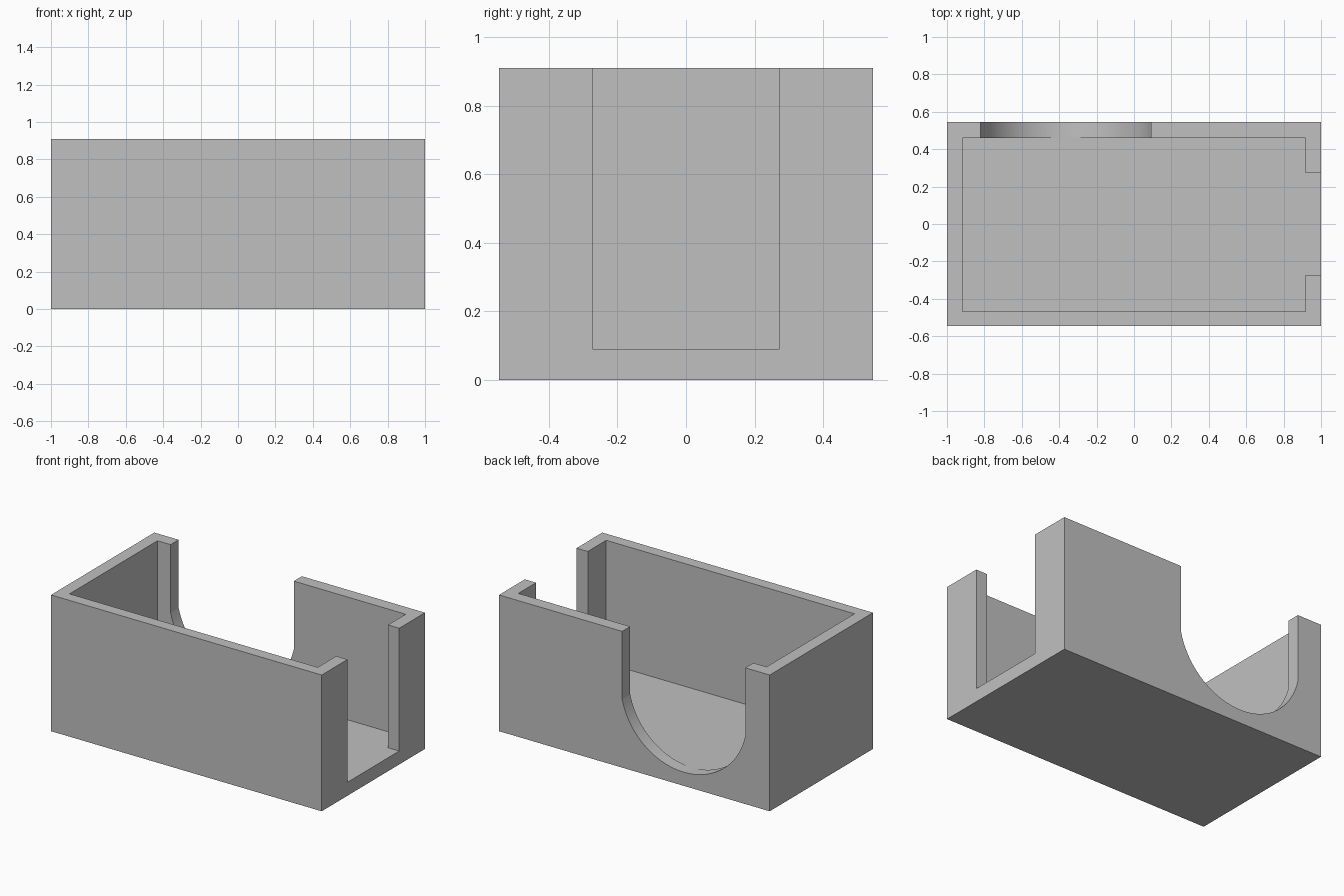
import bpy, bmesh, math
from mathutils import Vector

if "Cube" in bpy.data.objects:
    bpy.data.objects.remove(bpy.data.objects["Cube"])

# Main dimensions
HALF_X, HALF_Y, HEIGHT = 1.0, 0.545, 0.91
FLOOR = 0.09
ABOVE = HEIGHT + 0.1

grey = bpy.data.materials.new("plain grey")
grey.use_nodes = True
colour = (0.53, 0.53, 0.53, 1)
grey.diffuse_color = colour
grey.node_tree.nodes["Principled BSDF"].inputs["Base Color"].default_value = colour


def prism(name, outline, direction):
    """Extrude a closed outline of 3D points along a direction."""
    bm = bmesh.new()
    face = bm.faces.new([bm.verts.new(p) for p in outline])
    result = bmesh.ops.extrude_face_region(bm, geom=[face])
    moved = [g for g in result["geom"] if isinstance(g, bmesh.types.BMVert)]
    bmesh.ops.translate(bm, verts=moved, vec=Vector(direction))
    bmesh.ops.recalc_face_normals(bm, faces=bm.faces)
    mesh = bpy.data.meshes.new(name)
    bm.to_mesh(mesh)
    bm.free()
    mesh.materials.append(grey)
    obj = bpy.data.objects.new(name, mesh)
    bpy.context.collection.objects.link(obj)
    return obj


# Solid block for the tray
corners = [(-HALF_X, -HALF_Y), (HALF_X, -HALF_Y), (HALF_X, HALF_Y), (-HALF_X, HALF_Y)]
tray = prism("tray", [(x, y, 0) for x, y in corners], (0, 0, HEIGHT))

# Cavity joined with the slot through the end wall
in_x, front, back, slot = 0.917, -0.468, 0.46, 0.273
plan = [(-in_x, front), (in_x, front), (in_x, -slot), (HALF_X + 0.1, -slot),
        (HALF_X + 0.1, slot), (in_x, slot), (in_x, back), (-in_x, back)]
cavity = prism("cavity_cutter", [(x, y, FLOOR) for x, y in plan], (0, 0, ABOVE))

# Round-bottomed notch in the back wall
mid, half, rise = -0.365, 0.455, 0.364
radius = (half ** 2 + rise ** 2) / (2 * rise)
centre_z = FLOOR + 0.001 + radius
sweep = math.asin(half / radius)
steps = 36
notch_outline = [(mid - half, 0.3, ABOVE)]
for i in range(steps + 1):
    a = sweep * (2 * i / steps - 1)
    notch_outline.append((mid + radius * math.sin(a), 0.3, centre_z - radius * math.cos(a)))
notch_outline.append((mid + half, 0.3, ABOVE))
notch = prism("notch_cutter", notch_outline, (0, 0.4, 0))

# Cut the openings, then discard the cutters
bpy.ops.object.select_all(action="DESELECT")
bpy.context.view_layer.objects.active = tray
tray.select_set(True)
for cutter in (cavity, notch):
    cutter.hide_render = True
    cut = tray.modifiers.new(cutter.name, "BOOLEAN")
    cut.operation = "DIFFERENCE"
    cut.solver = "EXACT"
    cut.object = cutter
    bpy.ops.object.modifier_apply(modifier=cut.name)
    bpy.data.objects.remove(cutter)

bpy.ops.object.shade_smooth_by_angle(angle=math.radians(9))
